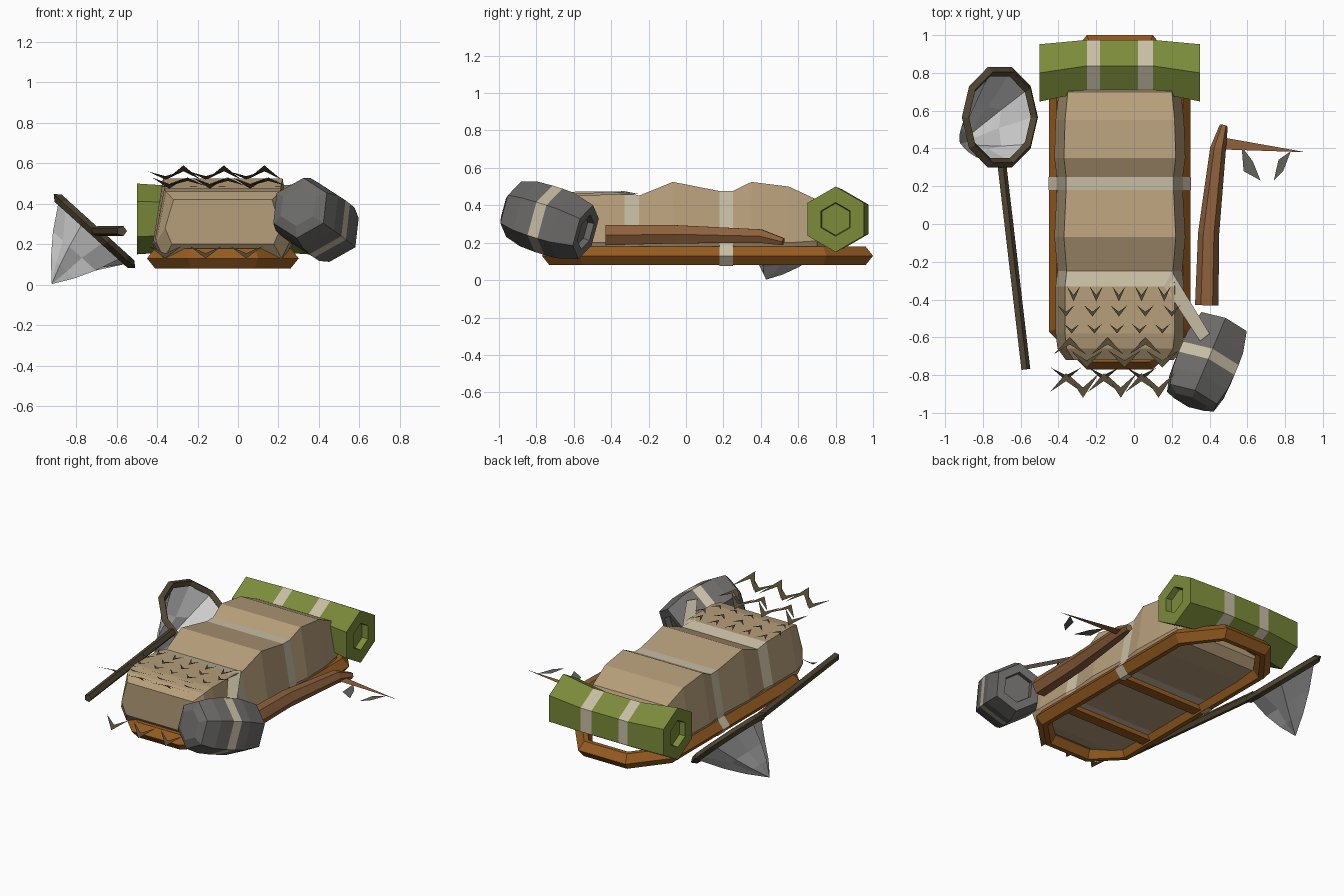
import bpy, bmesh, math
from mathutils import Vector

if "Cube" in bpy.data.objects:
    bpy.data.objects.remove(bpy.data.objects["Cube"])


def colour(name, r, g, b):
    m = bpy.data.materials.new(name)
    m.diffuse_color = [((c / 255 + 0.055) / 1.055) ** 2.4 for c in (r, g, b)] + [1]
    m.use_nodes = True
    m.node_tree.nodes["Principled BSDF"].inputs["Base Color"].default_value = m.diffuse_color
    return m


TAN = colour("tan canvas", 182, 158, 122)
GREEN = colour("green blanket", 123, 139, 58)
CREAM = colour("cream strap", 200, 190, 165)
GREY = colour("grey pouch", 108, 107, 105)
SILVER = colour("pale netting", 208, 208, 208)
WOOD = colour("orange wood", 150, 92, 32)
STICKC = colour("brown bark", 142, 97, 60)
DARK = colour("dark brown", 80, 70, 50)
LEAF = colour("leaf grey", 98, 100, 92)


def mesh(name, verts, faces, mats, idx=None):
    me = bpy.data.meshes.new(name)
    me.from_pydata([tuple(v) for v in verts], [], faces)
    for m in mats:
        me.materials.append(m)
    if idx:
        me.polygons.foreach_set("material_index", idx)
    bm = bmesh.new()
    bm.from_mesh(me)
    bmesh.ops.recalc_face_normals(bm, faces=bm.faces)
    bm.to_mesh(me)
    bm.free()
    ob = bpy.data.objects.new(name, me)
    bpy.context.collection.objects.link(ob)
    return ob


def loft(name, rings, mats, caps=True, loop=False, bands=()):
    """Skin a row of equal rings; segments listed in bands use the second material."""
    n, k = len(rings[0]), len(rings)
    faces, idx = [], []
    for i in range(k if loop else k - 1):
        j = (i + 1) % k
        for a in range(n):
            b = (a + 1) % n
            faces.append((i * n + a, i * n + b, j * n + b, j * n + a))
            idx.append(1 if i in bands else 0)
    if caps and not loop:
        faces += [tuple(range(n)), tuple(range((k - 1) * n, k * n))]
        idx += [0, 0]
    return mesh(name, [v for r in rings for v in r], faces, mats, idx)


def tube_rings(pts, radii, sides):
    rings = []
    for i, p in enumerate(pts):
        d = Vector(pts[min(i + 1, len(pts) - 1)]) - Vector(pts[max(i - 1, 0)])
        q = d.to_track_quat('Z', 'Y')
        rings.append([Vector(p) + q @ Vector((math.cos(t) * radii[i], math.sin(t) * radii[i], 0))
                      for t in [math.tau * s / sides for s in range(sides)]])
    return rings


def band(name, left, right, mat):
    n = len(left)
    return mesh(name, left + right, [(i, i + 1, n + i + 1, n + i) for i in range(n - 1)], [mat])


CX = -0.075

# wooden frame: eight-cornered ring of six-sided bar, plus two cross bars
plan = [(.175, 1, .4, 1), (.375, .75, 1, .4), (.375, -.57, 1, -.4), (.175, -.77, .4, -1)]
plan += [(-x, y, -sx, sy) for x, y, sx, sy in reversed(plan)]
section = [(0, .13), (.04, .18), (.07, .18), (.1, .13), (.07, .08), (.04, .08)]
loft("frame_ring", [[(CX + x - d * sx, y - d * sy, z) for d, z in section] for x, y, sx, sy in plan],
     [WOOD], loop=True)
for i, y in enumerate((-.33, .15)):
    loft(f"frame_crossbar_{i}", [[(x, y - .035, .09), (x, y + .035, .09), (x, y + .035, .15), (x, y - .035, .15)]
                                 for x in (CX - .31, CX + .31)], [WOOD])

# canvas pack: (y, bottom z, top z, width scale); strap segments are cream
stations = [(-.72, .2, .42, .84), (-.66, .13, .46, .97), (-.58, .12, .475, 1), (-.33, .12, .472, 1),
            (-.25, .12, .452, .97), (-.07, .12, .525, 1.02), (.18, .12, .476, .98), (.25, .12, .476, .98),
            (.35, .12, .525, 1.02), (.55, .12, .5, 1), (.7, .13, .43, .95), (.75, .18, .32, .85)]
loft("pack", [[(CX + s * w, y, z) for s, z in ((-.3, b), (-.34, b + .08), (-.29, t), (.29, t), (.34, b + .08), (.3, b))]
              for y, b, t, w in stations], [TAN, CREAM], bands=(3, 6))

# strap wrapping the frame rails
for side in (-1, 1):
    prof = [(.33, .225), (.335, .185), (.378, .13), (.335, .076), (.3, .076)]
    band("frame_strap", [(CX + side * x, .18, z) for x, z in prof],
         [(CX + side * x, .25, z) for x, z in prof], CREAM)

# bedroll: six-sided roll pinched between its straps, with recessed ends
rolls = [(-.46, .8, .085), (-.5, .8, .09), (-.5, .8, .175), (-.25, .837, .159), (-.18, .837, .159), (.02, .837, .159),
         (.1, .837, .159), (.35, .8, .175), (.35, .8, .09), (.31, .8, .085)]
loft("bedroll", [[(x, y + r * math.sin(a * math.pi / 3), .325 + r * math.cos(a * math.pi / 3)) for a in range(6)]
                 for x, y, r in rolls], [GREEN, CREAM], bands=(3, 5))

# grey pouch hung on the front right corner
c, d = Vector((.385, -.735, .32)), Vector((-.37, -.88, .28)).normalized()
prof = [(-.19, .09), (-.225, .095), (-.225, .15), (-.1, .182), (-.03, .185), (.03, .185), (.12, .18), (.21, .155), (.235, .1)]
q = d.to_track_quat('Z', 'Y')
loft("pouch", [[c + d * h + q @ Vector((r * math.sin(a * math.pi / 3), r * math.cos(a * math.pi / 3), 0))
                for a in range(6)] for h, r in prof], [GREY, CREAM], bands=(4,))
band("pouch_strap", [(.16, -.33, .476), (.35, -.62, .46)], [(.2, -.25, .46), (.4, -.58, .45)], CREAM)

# landing net: tilted hoop, folded bag and long handle
hc, u, v = Vector((-.71, .565, .265)), Vector((.19, 0, -.172)), Vector((0, .265, 0))
apex, N = Vector((-.92, .43, .005)), 10
nrm = u.cross(v).normalized()


def hoop(k, o=0.0):
    return [hc + u * k * math.cos(math.tau * i / N) + v * k * math.sin(math.tau * i / N) + nrm * o for i in range(N)]


loft("net_hoop", [list(p) for p in zip(hoop(1.06), hoop(.95, .025), hoop(.86), hoop(.95, -.025))], [DARK], loop=True)
bag = [hoop(.92)]
for t, s in ((.42, .55), (.72, .3), (1, .01)):
    o = (apex - hc) * t
    bag.append([hc + o + (p - hc) * s * (1.12 if i % 2 else .8) for i, p in enumerate(hoop(1))])
loft("net_bag", bag, [SILVER], caps=False)
loft("net_handle", tube_rings([(-.70, .3, .265), (-.575, -.77, .265)], [.026, .026], 5), [DARK])

# walking stick with a flat twig and leaves
loft("stick", tube_rings([(.385, -.43, .24), (.395, -.05, .245), (.445, .4, .235), (.475, .52, .205)],
                         [.062, .056, .042, .022], 6), [STICKC])
Z = .215
mesh("twig", [(.46, .46, Z), (.91, .38, Z), (.46, .395, Z)], [(0, 1, 2)], [STICKC])
for i, leaf in enumerate(([(.57, .41), (.63, .33), (.67, .23), (.58, .28)], [(.83, .385), (.79, .28), (.74, .23), (.765, .34)])):
    mesh(f"leaf_{i}", [(x, y, Z) for x, y in leaf], [(0, 1, 2, 3)], [LEAF])

# loose mesh over the pack front: rows of notched darts
# row: (y tip, z tip, y arm, z arm, half width, first x, count, pitch)
rows = [(-.41, .483, -.33, .483, .035, -.32, 5, .12), (-.49, .485, -.43, .483, .045, -.36, 5, .14),
        (-.58, .487, -.53, .487, .04, -.33, 5, .12), (-.60, .475, -.69, .53, .085, -.34, 3, .2),
        (-.76, .53, -.67, .49, .085, -.25, 3, .2), (-.92, .59, -.79, .52, .085, -.27, 3, .2),
        (-.79, .52, -.89, .56, .085, -.36, 3, .2), (-.83, .13, -.76, .19, .08, -.36, 3, .2)]
verts, faces = [], []
for yt, zt, ya, za, w, x0, n, p in rows:
    for i in range(n):
        x, b = x0 + i * p, len(verts)
        f = .42
        verts += [(x, yt, zt), (x + w, ya, za), (x, yt + (ya - yt) * f, zt + (za - zt) * f), (x - w, ya, za)]
        faces += [(b, b + 1, b + 2), (b, b + 2, b + 3)]
mesh("pack_mesh", verts, faces, [DARK])
